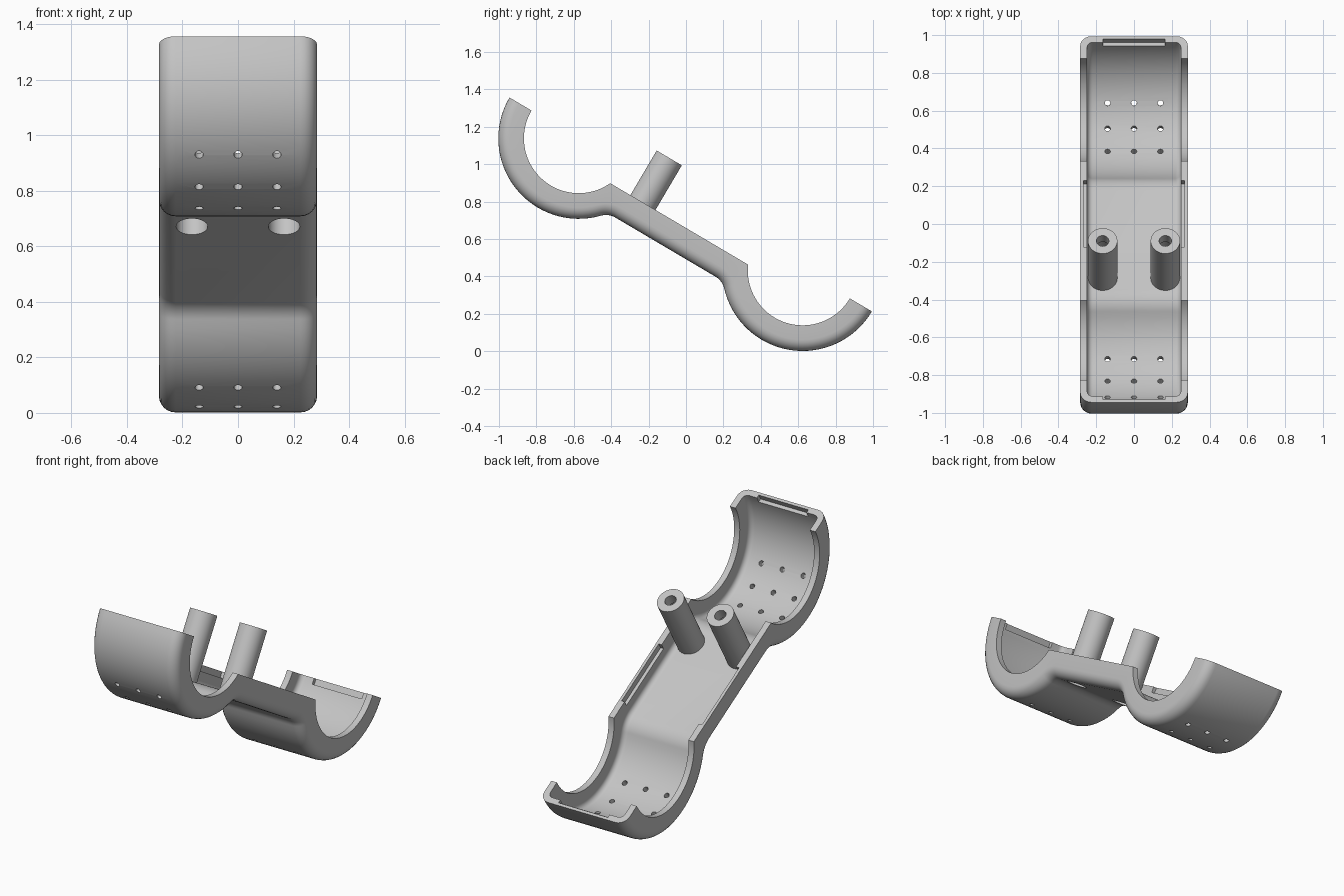
import bpy, bmesh
from math import sin, cos, atan2, sqrt, radians, pi
from mathutils import Matrix, Vector

old = bpy.data.objects.get("Cube")
if old:
    bpy.data.objects.remove(old, do_unlink=True)

# Main sizes, in a frame lying along the bracket
R, r = 0.43, 0.293            # cuff outer and rim radius
D = 0.695                     # cuff centre distance from the middle
TOP, BOTTOM = -0.121, -0.265  # bridge rim and underside heights
FILLET = 0.10
W, WALL = 0.285, 0.037        # half width and shell thickness
PEG_U, PEG_X, PEG_TOP = -0.225, 0.166, 0.156
PLACE = Matrix.Translation((0, 0.025, 0.785)) @ Matrix.Rotation(radians(-30.55), 4, 'X')

grey = bpy.data.materials.new("light grey plastic")
grey.use_nodes = True
COLOUR = (0.55, 0.55, 0.55, 1)
grey.diffuse_color = COLOUR
grey.node_tree.nodes["Principled BSDF"].inputs["Base Color"].default_value = COLOUR


def make_object(name, bm):
    bmesh.ops.recalc_face_normals(bm, faces=bm.faces)
    mesh = bpy.data.meshes.new(name)
    bm.to_mesh(mesh)
    bm.free()
    mesh.materials.append(grey)
    ob = bpy.data.objects.new(name, mesh)
    bpy.context.collection.objects.link(ob)
    ob.matrix_world = PLACE
    return ob


def add_cylinder(bm, start, end, radius, sides):
    start, end = Vector(start), Vector(end)
    axis = end - start
    turn = axis.to_track_quat('Z', 'Y').to_matrix().to_4x4()
    bmesh.ops.create_cone(bm, cap_ends=True, segments=sides, radius1=radius, radius2=radius,
                          depth=axis.length, matrix=Matrix.Translation((start + end) / 2) @ turn)


def add_box(bm, centre, size):
    bmesh.ops.create_cube(bm, size=1, matrix=Matrix.Translation(centre) @ Matrix.Diagonal((*size, 1)))


def steps(a, b, n):
    return [a + (b - a) * i / n for i in range(n)]


def half_path():
    """Stations (point, inward normal, rim depth) from the bridge to a cuff tip."""
    drop = -BOTTOM + FILLET
    fx = sqrt((R + FILLET) ** 2 - drop ** 2)
    fu, fv = D - fx, -drop
    corner_u = D - sqrt(r * r - TOP * TOP)
    corner = atan2(TOP - fv, corner_u - fu)
    end = atan2(drop, fx)
    out = []
    # blend between bridge and cuff
    for i, a in enumerate(steps(pi / 2, corner, 6) + steps(corner, end, 6)):
        n = (cos(a), sin(a))
        p = (fu + FILLET * n[0], fv + FILLET * n[1])
        if i <= 6:
            h = (TOP - p[1]) / n[1]
        else:
            du, dv = D - p[0], -p[1]
            along = du * n[0] + dv * n[1]
            h = along - sqrt(along ** 2 - du * du - dv * dv + r * r)
        out.append((p, n, h))
    # cuff arc
    for a in steps(end + pi, 2 * pi, 32) + [2 * pi]:
        out.append(((D + R * cos(a), R * sin(a)), (-cos(a), -sin(a)), R - r))
    return out


def u_section(h):
    """Trough cross-section: outer skin, then inner skin, as (x, depth)."""
    def skin(w, floor, rad):
        right = [(w, h)]
        for i in range(7):
            a = pi / 2 * i / 6
            right.append((w - rad + rad * cos(a), floor + rad - rad * sin(a)))
        return right + [(-x, d) for x, d in reversed(right)]
    return skin(W, 0, 0.06) + skin(W - WALL, WALL, 0.03)[::-1]


# Shell: the trough section swept along the mirrored path
right = half_path()
path = [((-p[0], p[1]), (-n[0], n[1]), h) for p, n, h in reversed(right)] + right
bm = bmesh.new()
rings = []
for p, n, h in path:
    rings.append([bm.verts.new((x, p[0] + n[0] * d, p[1] + n[1] * d)) for x, d in u_section(h)])
count = len(rings[0])
for a, b in zip(rings, rings[1:]):
    for i in range(count):
        j = (i + 1) % count
        bm.faces.new((a[i], a[j], b[j], b[i]))
for ring in (rings[0], rings[-1]):
    for i in range(count // 2 - 1):
        bm.faces.new((ring[i], ring[i + 1], ring[-2 - i], ring[-1 - i]))
shell = make_object("double_cuff_shell", bm)

# Pegs standing on the bridge floor
pegs = []
for side, name in ((1, "left_peg"), (-1, "right_peg")):
    bm = bmesh.new()
    x = side * PEG_X
    add_cylinder(bm, (x, PEG_U, BOTTOM + 0.01), (x, PEG_U, PEG_TOP), 0.078, 40)
    pegs.append(make_object(name, bm))

# Bores through the pegs
bores = bmesh.new()
for x in (-PEG_X, PEG_X):
    add_cylinder(bores, (x, PEG_U, BOTTOM - 0.05), (x, PEG_U, 0.09), 0.057, 32)
    add_cylinder(bores, (x, PEG_U, 0), (x, PEG_U, PEG_TOP + 0.05), 0.033, 32)

# Vent holes in the cuffs and catch notches on the rims
vents = bmesh.new()
for side, shift in ((-1, 10.5), (1, 13)):
    for k in (-1, 0, 1):
        a = radians(shift + 20 * k)
        du, dv = side * sin(a), -cos(a)
        for x in (-0.14, 0, 0.14):
            add_cylinder(vents, (x, side * D + du * 0.36, dv * 0.36),
                         (x, side * D + du * 0.46, dv * 0.46), 0.015, 16)
    add_box(vents, (0, side * (D + R - WALL), 0), (0.33, 0.04, 0.07))
    add_box(vents, (side * (W - WALL), 0.105, TOP), (0.04, 0.41, 0.07))

cutters = [make_object("bore_cutter", bores), make_object("detail_cutter", vents)]


def cut(ob, cutter):
    mod = ob.modifiers.new("cut", 'BOOLEAN')
    mod.operation = 'DIFFERENCE'
    mod.solver = 'EXACT'
    mod.use_self = True
    mod.object = cutter
    bpy.context.view_layer.objects.active = ob
    bpy.ops.object.modifier_apply(modifier=mod.name)


cut(shell, cutters[0])
cut(shell, cutters[1])
for peg in pegs:
    cut(peg, cutters[0])
for c in cutters:
    bpy.data.objects.remove(c, do_unlink=True)

# Smooth curves, crisp edges
bpy.ops.object.select_all(action='DESELECT')
for ob in [shell] + pegs:
    ob.select_set(True)
bpy.context.view_layer.objects.active = shell
bpy.ops.object.shade_smooth_by_angle(angle=radians(30))
